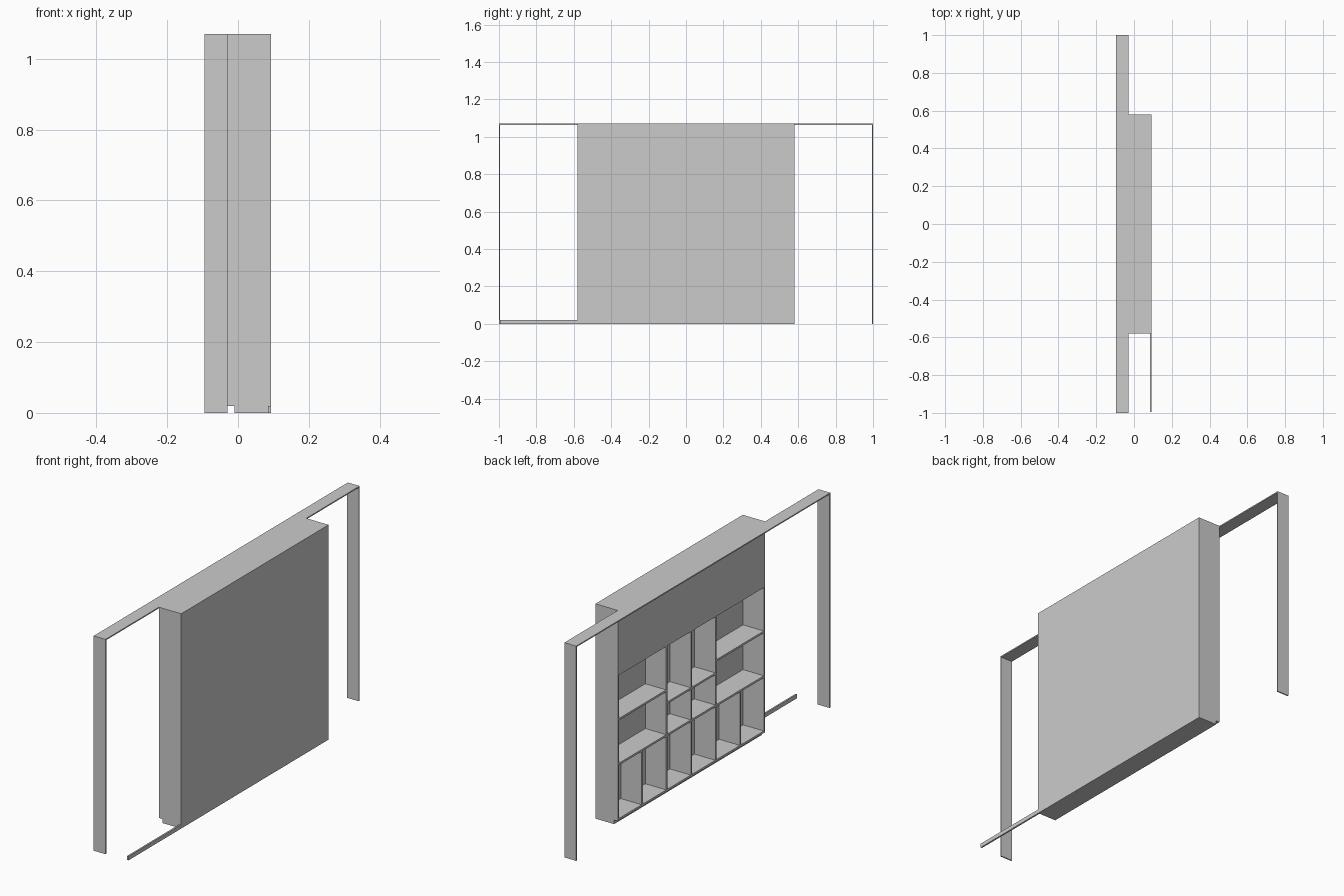
import bpy
import bmesh

if "Cube" in bpy.data.objects:
    bpy.data.objects.remove(bpy.data.objects["Cube"])


def box(name, x, y, z):
    """Box given by (min, max) ranges on each axis."""
    bm = bmesh.new()
    bmesh.ops.create_cube(bm, size=1)
    for v in bm.verts:
        v.co = [r[0] if c < 0 else r[1] for c, r in zip(v.co, (x, y, z))]
    me = bpy.data.meshes.new(name)
    bm.to_mesh(me)
    bm.free()
    ob = bpy.data.objects.new(name, me)
    bpy.context.collection.objects.link(ob)
    return ob


H = 1.07                      # overall height
W = 0.58                      # half width of the cabinet
T = 0.01                      # board thickness
FACE, BACK = -0.03, 0.093     # cabinet depth range
FRAME = (-0.095, FACE)        # depth range of the surrounding frame
INNER = (FACE, BACK - 0.008)  # depth range of the shelves
PITCH = 2 * W / 6             # width of one compartment
ROW1, ROW_MID, ROW2, HATCH = 0.30, 0.46, 0.523, 0.744

# Thin surrounding frame: top strip and two end legs
box("frame_top", FRAME, (-1, 1), (H - 0.006, H))
for side, name in ((-1, "frame_leg_left"), (1, "frame_leg_right")):
    y = sorted((side, side * 0.994))
    box(name, FRAME, y, (0, H - 0.006))

# Cabinet carcass
for side, name in ((-1, "side_panel_left"), (1, "side_panel_right")):
    y = sorted((side * W, side * (W - T)))
    box(name, INNER, y, (0.02, H))
box("back_panel", (INNER[1], BACK), (-W, W), (0.02, H))
box("cabinet_top", INNER, (-W + T, W - T), (H - T, H))
box("bottom_shelf", INNER, (-W + T, W - T), (0.02, 0.03))
box("upper_shelf", INNER, (-W + T, W - T), (HATCH, HATCH + T))
box("upper_front_panel", (FACE, FACE + T), (-W + T, W - T), (HATCH + T, H - T))

# Recessed plinth and the skirting strip running past the cabinet
box("plinth", (-0.01, BACK), (-W, W), (0, 0.02))
box("skirting_strip", (0.085, BACK), (-0.995, -W), (0, 0.02))

# Shelves: full width, wide outer pair, lower centre shelf
box("lower_shelf", INNER, (-W + T, W - T), (ROW1 - T / 2, ROW1 + T / 2))
for side, name in ((-1, "outer_shelf_left"), (1, "outer_shelf_right")):
    y = sorted((side * (W - T), side * PITCH))
    box(name, INNER, y, (ROW2 - T / 2, ROW2 + T / 2))
box("centre_shelf", INNER, (-PITCH, PITCH), (ROW_MID - T / 2, ROW_MID + T / 2))

# Dividers: five in the bottom row, three above
for i in range(-2, 3):
    y = (i * PITCH - T / 2, i * PITCH + T / 2)
    box(f"lower_divider_{i + 3}", INNER, y, (0.03, ROW1 - T / 2))
    if abs(i) < 2:
        box(f"upper_divider_{i + 2}", INNER, y, (ROW1 + T / 2, HATCH))
